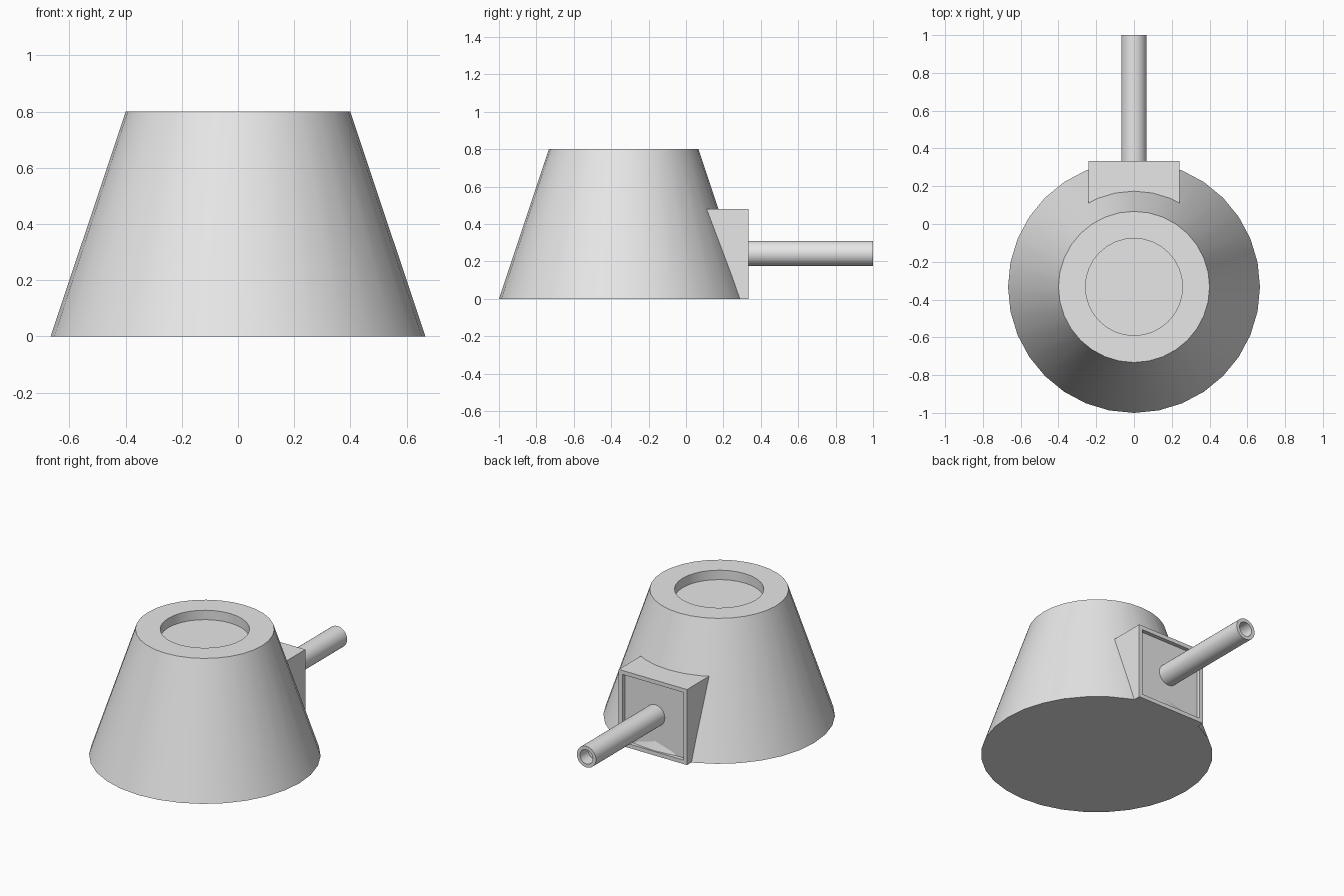
import bpy, bmesh, math
from mathutils import Matrix

if "Cube" in bpy.data.objects:
    bpy.data.objects.remove(bpy.data.objects["Cube"])

grey = bpy.data.materials.new("light grey")
grey.diffuse_color = (0.8, 0.8, 0.8, 1)
grey.use_nodes = True
grey.node_tree.nodes["Principled BSDF"].inputs["Base Color"].default_value = grey.diffuse_color


def finish(name, bm, matrix=Matrix()):
    bmesh.ops.recalc_face_normals(bm, faces=bm.faces)
    me = bpy.data.meshes.new(name)
    bm.to_mesh(me)
    bm.free()
    me.transform(matrix)
    ob = bpy.data.objects.new(name, me)
    bpy.context.collection.objects.link(ob)
    me.materials.append(grey)
    bpy.ops.object.select_all(action='DESELECT')
    ob.select_set(True)
    bpy.context.view_layer.objects.active = ob
    bpy.ops.object.shade_smooth_by_angle(angle=math.radians(30))
    return ob


def lathe(name, profile, matrix, sides=32):
    """Spin (radius, height) points about z and cap both ends."""
    bm = bmesh.new()
    rings = []
    for r, z in profile:
        rings.append([bm.verts.new((r * math.cos(math.tau * i / sides),
                                    r * math.sin(math.tau * i / sides), z))
                      for i in range(sides)])
    for a, b in zip(rings, rings[1:]):
        for i in range(sides):
            j = (i + 1) % sides
            bm.faces.new((a[i], a[j], b[j], b[i]))
    bm.faces.new(rings[0])
    bm.faces.new(rings[-1])
    return finish(name, bm, matrix)


# Tapered turret body with a round hatch recess in its roof
lathe("turret_body",
      [(0.667, 0), (0.4, 0.8), (0.257, 0.8), (0.257, 0.74)],
      Matrix.Translation((0, -0.333, 0)))

# Gun mount: wedge following the body slope, with a recessed rear panel
bm = bmesh.new()
side = [(0.27, 0), (0.333, 0), (0.333, 0.48), (0.10, 0.48)]
left, right = [[bm.verts.new((x, y, z)) for y, z in side] for x in (-0.24, 0.24)]
bm.faces.new(left)
bm.faces.new(right)
for i in range(4):
    j = (i + 1) % 4
    bm.faces.new((left[i], left[j], right[j], right[i]))
bmesh.ops.recalc_face_normals(bm, faces=bm.faces)
panel = max(bm.faces, key=lambda f: f.calc_center_median().y)
bmesh.ops.inset_region(bm, faces=[panel], thickness=0.036)
bmesh.ops.inset_region(bm, faces=[panel], thickness=0.0, depth=-0.025)
finish("gun_mount", bm)

# Hollow-ended gun barrel pointing along +y
lathe("gun_barrel",
      [(0.067, 0.30), (0.067, 1.0), (0.045, 1.0), (0.045, 0.92)],
      Matrix.Translation((0, 0, 0.243)) @ Matrix.Rotation(-math.pi / 2, 4, 'X'))
